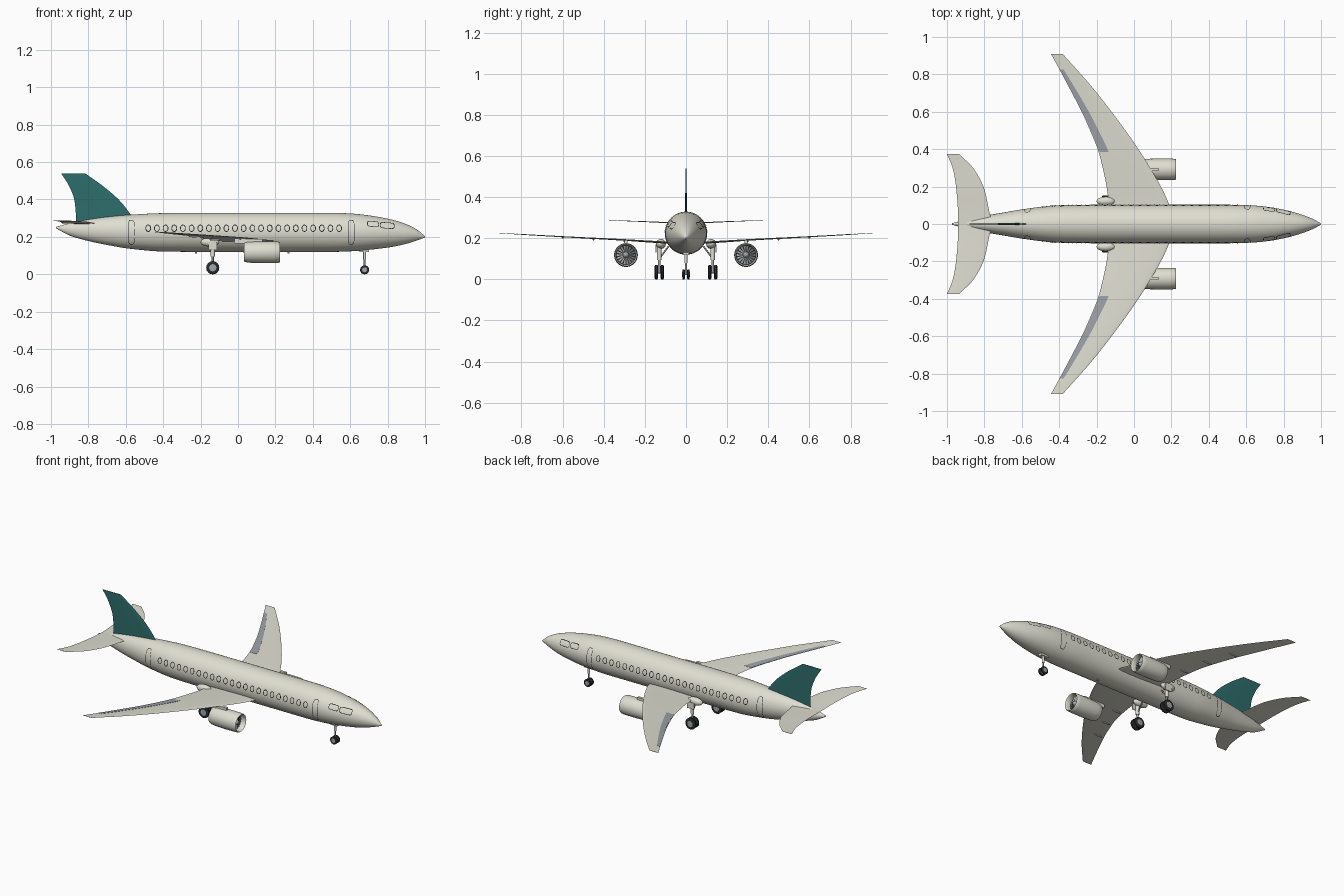
import bpy, bmesh, math
from mathutils import Vector

if "Cube" in bpy.data.objects:
    bpy.data.objects.remove(bpy.data.objects["Cube"])


def mat(name, r, g, b):
    m = bpy.data.materials.new(name)
    m.diffuse_color = (r, g, b, 1)
    m.use_nodes = True
    m.node_tree.nodes["Principled BSDF"].inputs["Base Color"].default_value = m.diffuse_color
    return m


CREAM = mat("cream_paint", 0.74, 0.73, 0.64)
TEAL = mat("teal_paint", 0.026, 0.155, 0.15)
FLAP = mat("blue_grey_flap", 0.33, 0.36, 0.40)
METAL = mat("grey_metal", 0.36, 0.38, 0.40)
RUBBER = mat("dark_rubber", 0.018, 0.024, 0.025)
LINE = mat("black_trim", 0.012, 0.012, 0.014)
SIDES = (("left", 1), ("right", -1))


def make(name, verts, faces, material, outward=None):
    """Mesh object; outward = y sign for open plates, otherwise closed normals."""
    bm = bmesh.new()
    vs = [bm.verts.new(v) for v in verts]
    for f in faces:
        bm.faces.new([vs[i] for i in f])
    if outward is None:
        bmesh.ops.recalc_face_normals(bm, faces=bm.faces)
    else:
        bm.normal_update()
        for f in bm.faces:
            if f.normal.dot(Vector(outward)) < 0:
                f.normal_flip()
    me = bpy.data.meshes.new(name)
    bm.to_mesh(me)
    bm.free()
    me.materials.append(material)
    ob = bpy.data.objects.new(name, me)
    bpy.context.collection.objects.link(ob)
    bpy.ops.object.select_all(action='DESELECT')
    ob.select_set(True)
    bpy.context.view_layer.objects.active = ob
    bpy.ops.object.shade_smooth_by_angle(angle=math.radians(35))
    return ob


def interp(table, t):
    """Monotone smooth interpolation of table rows keyed by their first value."""
    k = max(i for i in range(len(table) - 1) if i == 0 or table[i][0] <= t)
    h = table[k + 1][0] - table[k][0]
    u = (t - table[k][0]) / h

    def sec(i, c):
        return (table[i + 1][c] - table[i][c]) / (table[i + 1][0] - table[i][0])

    def slope(i, c):
        if i == 0 or i == len(table) - 1:
            return sec(min(i, len(table) - 2), c)
        a, b = sec(i - 1, c), sec(i, c)
        return 2 * a * b / (a + b) if a * b > 0 else 0
    out = []
    for c in range(1, len(table[0])):
        out.append((2*u**3 - 3*u*u + 1) * table[k][c] + (u**3 - 2*u*u + u) * h * slope(k, c)
                   + (3*u*u - 2*u**3) * table[k + 1][c] + (u**3 - u*u) * h * slope(k + 1, c))
    return out


def skin(rings):
    """Verts and faces joining closed rings, with end caps."""
    n = len(rings[0])
    faces = [(i*n + j, i*n + (j+1) % n, (i+1)*n + (j+1) % n, (i+1)*n + j)
             for i in range(len(rings) - 1) for j in range(n)]
    faces += [tuple(range(n)), tuple(range((len(rings) - 1) * n, len(rings) * n))]
    return [p for r in rings for p in r], faces


# Fuselage: x, top z, bottom z, half width
BODY = [(-.972, .254, .246, .004), (-.9, .273, .207, .024), (-.8, .293, .178, .044),
        (-.7, .307, .157, .061), (-.58, .318, .137, .081), (-.4, .327, .122, .1),
        (-.2, .329, .12, .103), (.5, .329, .12, .103), (.62, .324, .124, .1),
        (.72, .312, .133, .091), (.82, .293, .146, .072), (.9, .268, .163, .049),
        (.96, .237, .182, .025), (1.0, .203, .197, .003)]
rings = []
for i in range(91):
    x = -.972 + 1.972 * i / 90
    t, b, w = interp(BODY, x)
    rings.append([(x, w * math.cos(a), (t+b)/2 + (t-b)/2 * math.sin(a))
                  for a in (2*math.pi*j/64 for j in range(64))])
make("fuselage", *skin(rings), CREAM)


def on_body(x, z, s, off=.002):
    t, b, w = interp(BODY, x)
    h = max(-.99, min(.99, (z - (t+b)/2) / ((t-b)/2)))
    c = math.sqrt(1 - h*h)
    return (x, s * (w + off) * c, (t+b)/2 + ((t-b)/2 + off) * h)


def frames(name, items, s, width, e, shear=0):
    """Thin outline plates lying on the fuselage; items = (x, z, half w, half h)."""
    verts, faces, n = [], [], 40
    for cx, cz, a, b in items:
        o = len(verts)
        for d in (0, width):
            for j in range(n):
                q = 2 * math.pi * (j + .5) / n
                dx = (a-d) * math.copysign(abs(math.cos(q))**e, math.cos(q))
                dz = (b-d) * math.copysign(abs(math.sin(q))**e, math.sin(q))
                verts.append(on_body(cx + dx, cz + dz + shear*dx, s))
        faces += [(o+j, o+(j+1) % n, o+n+(j+1) % n, o+n+j) for j in range(n)]
    make(name, verts, faces, LINE, (0, s, 0))


# Cabin windows, doors and cockpit panes
for side, s in SIDES:
    frames(side + "_cabin_windows", [(-.48 + i*.0464, .246, .015, .019) for i in range(23)],
           s, .004, 1)
    frames(side + "_doors", [(-.57, .225, .018, .064), (.605, .225, .018, .064)], s, .0025, .5)
    frames(side + "_cockpit_windows", [(.722, .268, .031, .015), (.798, .26, .038, .016)],
           s, .003, .4, -.08)


def foil(c):
    """Half thickness of a unit airfoil at chord fraction c."""
    return 2.97*(.2969*math.sqrt(c) - .126*c - .3516*c*c + .2843*c**3 - .1015*c**4) / 1.78


# Lifting surfaces: span, leading x, trailing x, offset, thickness
WING = [(.0, .215, -.132, .174, .034), (.1, .189, -.135, .179, .031), (.345, .059, -.178, .194, .022),
        (.54, -.075, -.252, .204, .017), (.745, -.235, -.355, .215, .011), (.91, -.382, -.444, .225, .005)]
TAIL = [(.0, -.755, -.94, .272, .02), (.06, -.772, -.941, .274, .018), (.185, -.8, -.95, .28, .013),
        (.29, -.853, -.967, .284, .009), (.375, -.935, -1.0, .288, .005)]
FIN = [(.26, -.54, -.866, 0, .03), (.318, -.573, -.867, 0, .028), (.393, -.632, -.874, 0, .024),
       (.468, -.717, -.901, 0, .017), (.538, -.815, -.945, 0, .009)]


def surface(name, table, place, material, steps=24, n=14):
    rings = []
    for i in range(steps + 1):
        t = table[0][0] + (table[-1][0] - table[0][0]) * i / steps
        le, te, off, th = interp(table, t)
        cs = [(1 - math.cos(math.pi * j / n)) / 2 for j in range(n + 1)]
        prof = [(c, foil(c)) for c in cs] + [(c, -foil(c)) for c in cs[-2:0:-1]]
        rings.append([place(t, le + (te-le)*c, off + th*h) for c, h in prof])
    make(name, *skin(rings), material)


for side, s in SIDES:
    surface(side + "_wing", WING, lambda t, x, o: (x, s*t, o), CREAM)
    surface(side + "_tailplane", TAIL, lambda t, x, o: (x, s*t, o), CREAM)
    # Flap plate on the wing's upper side
    rows = []
    for i in range(19):
        y = .385 + .44 * i / 18
        le, te, off, th = interp(WING, y)
        rows.append([(le + (te-le)*c, s*y, off + th*foil(c) + d)
                     for c, d in ((.76, .0015), (.87, .0015), (.98, .0015), (.98, 0), (.76, 0))])
    make(side + "_flap", *skin(rows), FLAP)
surface("tail_fin", FIN, lambda t, x, o: (x, o, t), TEAL)


def lathe(name, prof, centre, material, axis='x', n=40, closed=False):
    """Revolve (along, radius) points around an axis through centre."""
    rings = []
    for a, r in prof:
        ring = []
        for j in range(n):
            q = 2 * math.pi * j / n
            u, v = r * math.cos(q), r * math.sin(q)
            p = (a, u, v) if axis == 'x' else (u, a, v)
            ring.append(tuple(Vector(p) + Vector(centre)))
        rings.append(ring)
    verts, faces = skin(rings)
    if closed:
        k = len(rings) - 1
        faces = faces[:-2] + [(k*n+j, k*n+(j+1) % n, (j+1) % n, j) for j in range(n)]
    return make(name, verts, faces, material)


def rod(name, p, q, r, material, n=16):
    p, q = Vector(p), Vector(q)
    rot = (q - p).to_track_quat('Z', 'Y')
    rings = [[tuple(e + rot @ Vector((r*math.cos(2*math.pi*j/n), r*math.sin(2*math.pi*j/n), 0)))
              for j in range(n)] for e in (p, q)]
    return make(name, *skin(rings), material)


def box(name, x0, x1, y0, y1, z0, z1, material):
    return make(name, *skin([[(x, y0, z0), (x, y1, z0), (x, y1, z1), (x, y0, z1)]
                             for x in (x0, x1)]), material)


# Engines
for side, s in SIDES:
    c = (0, s*.292, .118)
    lathe(side + "_engine_cowl", [(.18, .046), (.21, .047), (.221, .05), (.225, .053), (.221, .0558),
          (.2, .0575), (.13, .0578), (.07, .0565), (.04, .053), (.033, .05), (.036, .047),
          (.08, .047)], c, CREAM, closed=True)
    lathe(side + "_fan_backing", [(.19, .0475), (.185, .0475)], c, RUBBER)
    lathe(side + "_exhaust_plate", [(.06, .0485), (.065, .0485)], c, RUBBER)
    lathe(side + "_exhaust_cone", [(.064, .026), (.045, .02), (.03, .003)], c, METAL)
    lathe(side + "_fan_spinner", [(.19, .016), (.2, .013), (.208, .007), (.211, .001)], c, METAL)
    verts, faces = [], []
    for k in range(18):
        for r, d, x in ((.014, -.1, .192), (.014, .1, .196), (.046, .1, .196), (.046, -.1, .192)):
            q = 2*math.pi*k/18 + d
            verts.append((x, c[1] + r*math.cos(q), c[2] + r*math.sin(q)))
        faces.append(tuple(range(4*k, 4*k + 4)))
    make(side + "_fan_blades", verts, faces, METAL, (1, 0, 0))
    box(side + "_engine_pylon", -.02, .13, c[1] - .008, c[1] + .008, .165, .19, CREAM)


def wheel(name, x, y, r, w):
    lathe(name + "_tyre", [(-w, r*.6), (-w, r*.85), (-w*.6, r), (w*.6, r), (w, r*.85), (w, r*.6)],
          (x, y, r), RUBBER, 'y', 28)
    lathe(name + "_hub", [(-w*1.1, r*.3), (-w*1.05, r*.55), (w*1.05, r*.55), (w*1.1, r*.3)],
          (x, y, r), METAL, 'y', 20)


# Main landing gear with its housing under the wing root
for side, s in SIDES:
    x, y = -.135, s*.13
    for k, d in (("inner", -.0145), ("outer", .0145)):
        wheel(f"{side}_{k}_main_wheel", x, y + s*d, .035, .008)
    rod(side + "_main_axle", (x, y - .016, .035), (x, y + .016, .035), .006, METAL)
    rod(side + "_main_strut", (x, y, .035), (x, y, .125), .006, METAL)
    rod(side + "_main_strut_sleeve", (x, y, .095), (x, y, .175), .011, CREAM)
    rod(side + "_main_side_brace", (x, y, .1), (x, s*.085, .16), .004, METAL)
    box(side + "_main_gear_door", x - .024, x + .024, y + s*.014, y + s*.018, .13, .17, CREAM)
    prof = [(.05*math.cos(math.pi*i/12), max(.0005, .024*math.sin(math.pi*i/12))) for i in range(13)]
    lathe(side + "_gear_housing", prof, (-.15, s*.122, .172), CREAM, n=24)
    # Flap track fairings
    for i, y in enumerate((.3, .45, .6)):
        le, te, off, th = interp(WING, y)
        lathe(f"{side}_flap_fairing_{i+1}", [(a*.6, max(.0005, r*.2)) for a, r in prof],
              (te + .045, s*y, off - th*.3), CREAM, n=12)

# Nose landing gear
for side, s in SIDES:
    wheel(side + "_nose_wheel", .677, s*.012, .024, .006)
rod("nose_axle", (.677, -.014, .024), (.677, .014, .024), .004, METAL)
rod("nose_strut", (.677, 0, .024), (.677, 0, .14), .005, METAL)
rod("nose_strut_sleeve", (.677, 0, .08), (.677, 0, .14), .0075, CREAM)
box("nose_gear_door", .65, .7, -.014, .014, .118, .135, CREAM)

# Belly aerials
for i, x in enumerate((-.225, .27)):
    box(f"belly_aerial_{i+1}", x - .006, x + .006, -.002, .002, .11, .125, METAL)
